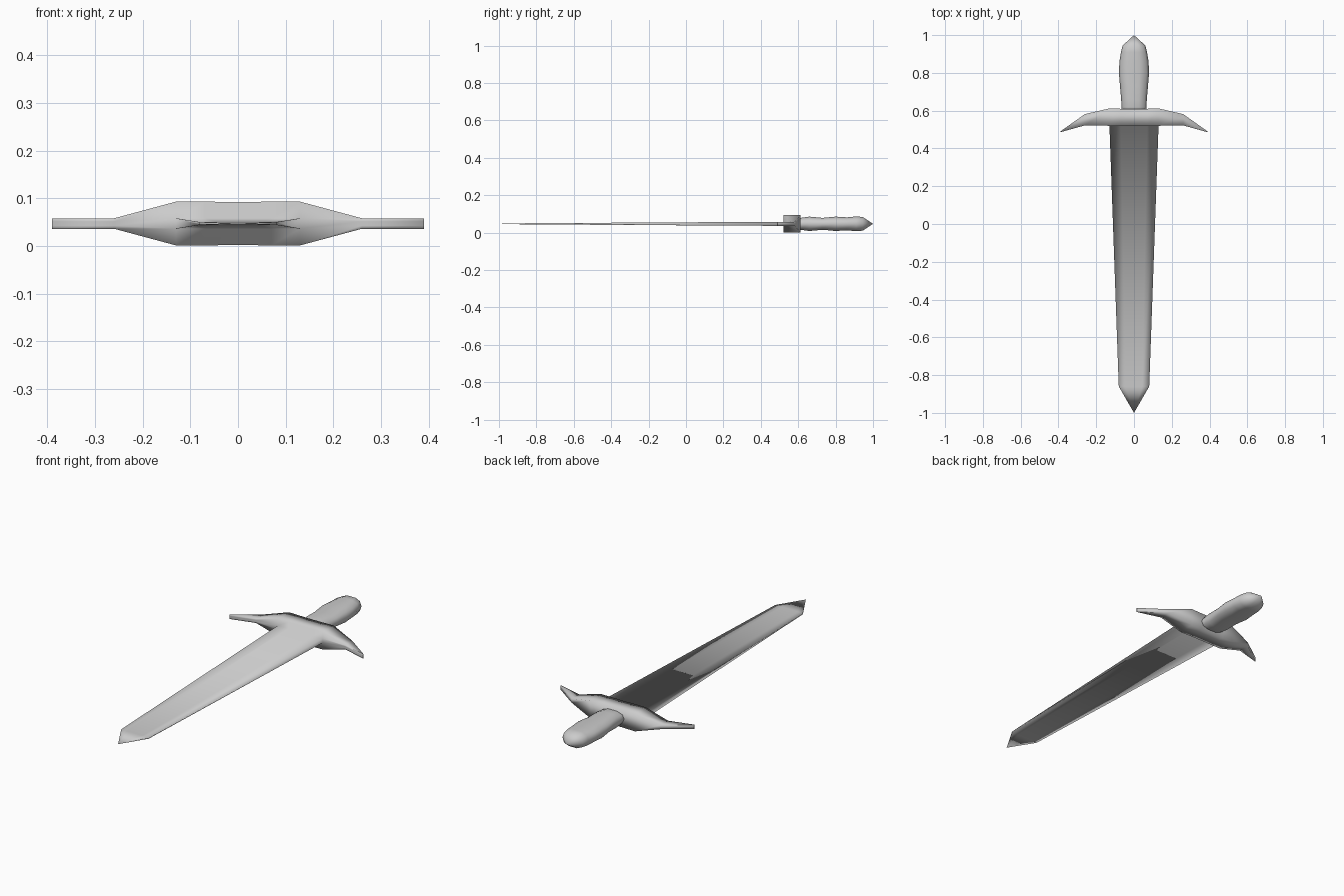
import bpy, bmesh, math

cube = bpy.data.objects.get("Cube")
if cube:
    bpy.data.objects.remove(cube)

# Single plain metal colour
metal = bpy.data.materials.new("light_grey")
metal.use_nodes = True
grey = (0.6, 0.6, 0.6, 1)
metal.diffuse_color = grey
metal.node_tree.nodes["Principled BSDF"].inputs["Base Color"].default_value = grey

MID = 0.047


def finish(bm, name):
    bmesh.ops.recalc_face_normals(bm, faces=bm.faces)
    mesh = bpy.data.meshes.new(name)
    bm.to_mesh(mesh)
    bm.free()
    for p in mesh.polygons:
        p.use_smooth = True
    mesh.materials.append(metal)
    ob = bpy.data.objects.new(name, mesh)
    bpy.context.collection.objects.link(ob)
    return ob


def bridge(bm, a, b, skip=()):
    n = len(a)
    for i in range(n):
        if i not in skip:
            j = (i + 1) % n
            bm.faces.new((a[i], a[j], b[j], b[i]))


# Cross guard: sections along x as (x, front y, back y, half height)
half = [(0.07, 0.52, 0.61, 0.046), (0.13, 0.52, 0.612, 0.046),
        (0.26, 0.522, 0.582, 0.011), (0.39, 0.486, 0.49, 0.011)]
sections = [(-x, f, b, h) for x, f, b, h in reversed(half)]
sections += [(0, 0.52, 0.61, 0.045)] + half

bm = bmesh.new()
rings = []
for x, front, back, h in sections:
    inner = min(0.011, h * 0.4)
    pts = [(front, -h), (front, -inner), (front, inner), (front, h), (back, h), (back, -h)]
    rings.append([bm.verts.new((x, y, MID + z)) for y, z in pts])
for a, b in zip(rings, rings[1:]):
    centre = abs(a[0].co.x) < 0.14 and abs(b[0].co.x) < 0.14
    bridge(bm, a, b, skip=(1,) if centre else ())
bm.faces.new(rings[0])
bm.faces.new(rings[-1])

# Blade: grows out of the opening in the guard front, thins, then ends in a point
core = [r for r in rings if abs(r[0].co.x) < 0.14]
base = [r[1] for r in core] + [r[2] for r in reversed(core)]
shoulder = []
for v in base:
    side = 1 if v.co.z > MID else -1
    shoulder.append(bm.verts.new((v.co.x * 0.62, -0.86, MID + side * 0.003)))
bridge(bm, base, shoulder)
tip = bm.verts.new((0, -1, MID))
for i, v in enumerate(shoulder):
    bm.faces.new((v, shoulder[(i + 1) % len(shoulder)], tip))
finish(bm, "blade_and_guard")

# Grip: wavy flattened loft ending in a pointed pommel, as (y, half width, half height)
grip = [(0.59, 0.066, 0.03), (0.62, 0.066, 0.034), (0.66, 0.068, 0.04),
        (0.73, 0.074, 0.033), (0.8, 0.08, 0.04), (0.86, 0.077, 0.036),
        (0.91, 0.069, 0.041), (0.945, 0.06, 0.038)]
SIDES = 10
bm = bmesh.new()
rings = []
for y, rx, rz in grip:
    ring = []
    for i in range(SIDES):
        t = 2 * math.pi * i / SIDES
        c, s = math.cos(t), math.sin(t)
        # slightly squared oval
        ring.append(bm.verts.new((rx * math.copysign(abs(c) ** 0.8, c), y,
                                  MID + rz * math.copysign(abs(s) ** 0.8, s))))
    rings.append(ring)
for a, b in zip(rings, rings[1:]):
    bridge(bm, a, b)
bm.faces.new(rings[0])
end = bm.verts.new((0, 1, MID))
for i, v in enumerate(rings[-1]):
    bm.faces.new((v, rings[-1][(i + 1) % SIDES], end))
finish(bm, "grip")
